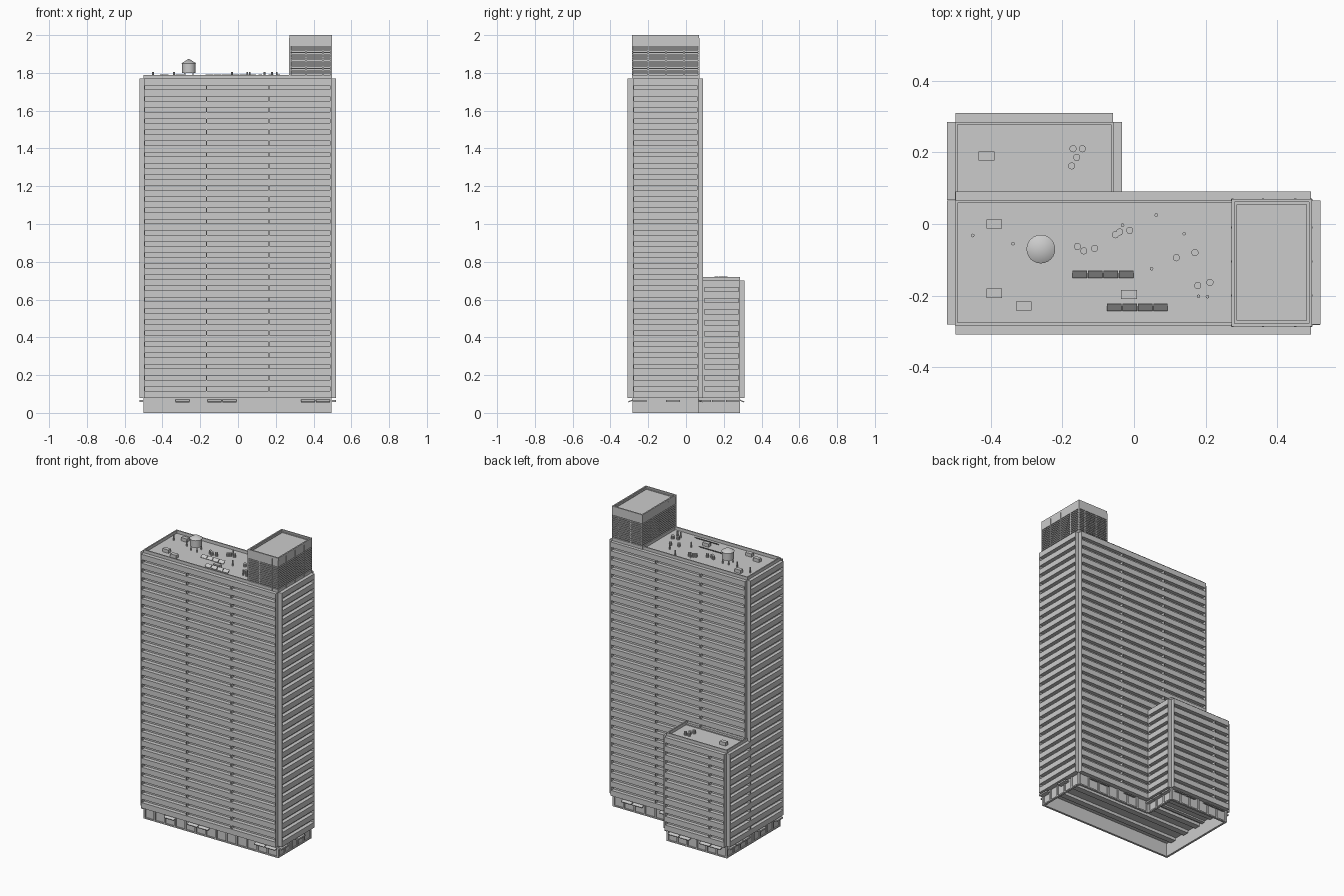
import bpy, bmesh, math
from mathutils import Matrix, Vector

if "Cube" in bpy.data.objects:
    bpy.data.objects.remove(bpy.data.objects["Cube"])

grey = bpy.data.materials.new("light_grey")
grey.diffuse_color = (0.6, 0.6, 0.6, 1)
grey.use_nodes = True
grey.node_tree.nodes["Principled BSDF"].inputs["Base Color"].default_value = grey.diffuse_color


def box(bm, x0, x1, y0, y1, z0, z1, tilt=0.0):
    c = Vector(((x0 + x1) / 2, (y0 + y1) / 2, (z0 + z1) / 2))
    m = (Matrix.Translation(c) @ Matrix.Rotation(tilt, 4, 'X')
         @ Matrix.Diagonal((x1 - x0, y1 - y0, z1 - z0, 1)))
    bmesh.ops.create_cube(bm, size=1, matrix=m)


def cyl(bm, x, y, z0, z1, r0, r1=None, n=10):
    bmesh.ops.create_cone(bm, cap_ends=True, segments=n, radius1=r0,
                          radius2=r0 if r1 is None else r1, depth=z1 - z0,
                          matrix=Matrix.Translation((x, y, (z0 + z1) / 2)))


def finish(name, bm, smooth=False):
    me = bpy.data.meshes.new(name)
    bm.to_mesh(me)
    bm.free()
    me.materials.append(grey)
    ob = bpy.data.objects.new(name, me)
    bpy.context.collection.objects.link(ob)
    if smooth:
        bpy.context.view_layer.objects.active = ob
        ob.select_set(True)
        bpy.ops.object.shade_smooth_by_angle(angle=math.radians(35))
        ob.select_set(False)
    return ob


def side_box(bm, axis, wall, out, s0, s1, z0, z1):
    """Box reaching from a wall plane to an outer plane, along a side."""
    a, b = sorted((wall, out))
    if axis == 'y':
        box(bm, s0, s1, a, b, z0, z1)
    else:
        box(bm, a, b, s0, s1, z0, z1)


def facade(name, axis, wall, out, s0, s1, z0, z1, floors, dividers=()):
    """Stacked balcony bands with end walls and upright dividers."""
    bm = bmesh.new()
    band, t = 0.036, 0.006
    pitch = (z1 - z0 - band) / floors
    for i in range(floors + 1):
        z = z0 + i * pitch
        side_box(bm, axis, wall, out, s0 + t, s1 - t, z, z + band)
    for s in (s0, s1 - t):
        side_box(bm, axis, wall, out, s, s + t, z0, z1)
    for d in dividers:
        side_box(bm, axis, wall, out - math.copysign(0.002, out - wall),
                 d - 0.003, d + 0.003, z0, z1)
    finish(name, bm)


def block(name, x0, x1, y0, y1, z0, roof, rim):
    """Solid body with a raised roof edge."""
    bm = bmesh.new()
    t = 0.008
    box(bm, x0, x1, y0, y1, z0, roof)
    for a, b, c, d in ((x0, x1, y0, y0 + t), (x0, x1, y1 - t, y1),
                       (x0, x0 + t, y0 + t, y1 - t), (x1 - t, x1, y0 + t, y1 - t)):
        box(bm, a, b, c, d, roof, rim)
    finish(name, bm)


def base_wall(name, axis, wall, inner, s0, s1):
    """Ground floor wall with posts and rails around recessed panels."""
    bm = bmesh.new()
    mid = wall + (inner - wall) * 0.5
    side_box(bm, axis, mid, inner, s0, s1, 0, 0.1)
    side_box(bm, axis, wall, mid, s0, s1, 0.08, 0.1)
    side_box(bm, axis, wall, mid, s0, s1, 0, 0.008)
    n = max(2, round((s1 - s0) / 0.075))
    for i in range(n + 1):
        s = s0 + (s1 - s0 - 0.012) * i / n
        side_box(bm, axis, wall, mid, s, s + 0.012, 0.008, 0.08)
    finish(name, bm)


# Tower and rear wing bodies
block("tower_body", -0.5, 0.495, -0.283, 0.067, 0.09, 1.77, 1.79)
block("wing_body", -0.5, -0.056, 0.067, 0.285, 0.09, 0.70, 0.72)

# Balcony fronts
LOW, TOP, WTOP = 0.08, 1.77, 0.70
facade("tower_front", 'y', -0.283, -0.309, -0.498, 0.494, LOW, TOP, 28, (-0.166, 0.164))
facade("tower_back", 'y', 0.067, 0.091, -0.498, 0.494, LOW, TOP, 28, (-0.166, 0.164))
facade("tower_left", 'x', -0.5, -0.522, -0.281, 0.065, LOW, TOP, 28)
facade("tower_right", 'x', 0.495, 0.52, -0.281, 0.065, LOW, TOP, 28)
facade("wing_back", 'y', 0.285, 0.31, -0.498, -0.058, LOW, WTOP, 10, (-0.386,))
facade("wing_left", 'x', -0.5, -0.522, 0.067, 0.284, LOW, WTOP, 10)
facade("wing_right", 'x', -0.056, -0.034, 0.091, 0.284, LOW, WTOP, 10)

# Ground floor
base_wall("base_front", 'y', -0.283, -0.269, -0.5, 0.495)
base_wall("base_back", 'y', 0.067, 0.053, -0.056, 0.495)
base_wall("base_left", 'x', -0.5, -0.486, -0.283, 0.285)
base_wall("base_right", 'x', 0.495, 0.481, -0.283, 0.067)
base_wall("base_wing_back", 'y', 0.285, 0.271, -0.5, -0.056)
base_wall("base_wing_right", 'x', -0.056, -0.07, 0.067, 0.285)
bm = bmesh.new()
for y in (-0.2, -0.08, 0.03):
    box(bm, -0.48, 0.48, y - 0.02, y + 0.02, 0.07, 0.095)
box(bm, -0.48, -0.08, 0.15, 0.19, 0.07, 0.095)
finish("ceiling_beams", bm)

# Awnings over the entrances
bm = bmesh.new()
for x in (-0.295, -0.125, -0.045, 0.37, 0.45):
    box(bm, x - 0.037, x + 0.037, -0.307, -0.28, 0.06, 0.066, 0.4)
for x in (-0.43, -0.35, -0.2, -0.12):
    box(bm, x - 0.037, x + 0.037, 0.282, 0.309, 0.06, 0.066, -0.4)
for x in (0.1, 0.3, 0.38):
    box(bm, x - 0.037, x + 0.037, 0.064, 0.09, 0.06, 0.066, -0.4)
for y in (-0.245, -0.07):
    box(bm, 0.49, 0.519, y - 0.037, y + 0.037, 0.058, 0.068)
for y in (-0.245, -0.07, 0.1, 0.17, 0.245):
    box(bm, -0.521, -0.495, y - 0.033, y + 0.033, 0.058, 0.068)
for y in (0.1, 0.17, 0.245):
    box(bm, -0.06, -0.036, y - 0.033, y + 0.033, 0.058, 0.068)
finish("awnings", bm)

# Louvred plant room on the roof
X0, X1, Y0, Y1 = 0.272, 0.497, -0.286, 0.07
block("plant_room_core", X0 + 0.008, X1 - 0.008, Y0 + 0.008, Y1 - 0.008, 1.77, 1.985, 1.99)
bm = bmesh.new()
t = 0.009
for z0, z1 in [(1.77, 1.79), (1.94, 2.0)] + [(1.796 + 0.012 * i, 1.803 + 0.012 * i) for i in range(12)]:
    for a, b, c, d in ((X0, X1, Y0, Y0 + t), (X0, X1, Y1 - t, Y1),
                       (X0, X0 + t, Y0 + t, Y1 - t), (X1 - t, X1, Y0 + t, Y1 - t)):
        box(bm, a, b, c, d, z0, z1)
finish("plant_room_louvres", bm)
bm = bmesh.new()
for x in (X0 + 0.003, 0.36, 0.45, X1 - 0.003):
    for y in (Y0, Y1):
        box(bm, x - 0.003, x + 0.003, y - 0.001, y + 0.001, 1.77, 1.985)
for y in (Y0 + 0.003, -0.2, -0.105, -0.01, Y1 - 0.003):
    for x in (X0, X1):
        box(bm, x - 0.001, x + 0.001, y - 0.003, y + 0.003, 1.77, 1.985)
finish("plant_room_mullions", bm)

# Water tank
bm = bmesh.new()
cyl(bm, -0.26, -0.07, 1.80, 1.85, 0.036, n=24)
cyl(bm, -0.26, -0.07, 1.85, 1.875, 0.04, 0.0, n=24)
finish("water_tank", bm, True)
bm = bmesh.new()
for sx in (-0.022, 0.022):
    for sy in (-0.022, 0.022):
        box(bm, sx - 0.263, sx - 0.257, sy - 0.073, sy - 0.067, 1.77, 1.801)
finish("tank_legs", bm)

# Roof units and tilted panels
bm = bmesh.new()
for x, y, z in ((-0.39, 0.0, 1.77), (-0.39, -0.193, 1.77), (-0.308, -0.229, 1.77),
                (-0.014, -0.197, 1.77), (-0.412, 0.19, 0.70)):
    box(bm, x - 0.022, x + 0.022, y - 0.013, y + 0.013, z, z + 0.022)
finish("roof_units", bm)
bm = bmesh.new()
for x0, y in ((-0.151, -0.14), (-0.055, -0.232)):
    for i in range(4):
        x = x0 + 0.043 * i
        box(bm, x - 0.02, x + 0.02, y - 0.012, y + 0.012, 1.781, 1.784, 0.7)
finish("roof_panels", bm)

# Roof vents and pipes
bm = bmesh.new()
for x, y, z in ((-0.158, -0.063, 1.77), (-0.14, -0.075, 1.77), (-0.11, -0.068, 1.77),
                (-0.052, -0.03, 1.77), (-0.04, -0.022, 1.77), (-0.012, -0.018, 1.77),
                (0.118, -0.094, 1.77), (0.17, -0.08, 1.77), (0.178, -0.172, 1.77),
                (0.212, -0.163, 1.77), (-0.17, 0.21, 0.70), (-0.144, 0.21, 0.70),
                (-0.16, 0.186, 0.70), (-0.174, 0.162, 0.70)):
    cyl(bm, x, y, z, z + 0.022, 0.010)
for x, y in ((-0.45, -0.032), (-0.338, -0.055), (0.062, 0.025), (0.14, -0.027),
             (0.049, -0.125), (0.18, -0.202), (0.205, -0.203), (-0.032, -0.003)):
    cyl(bm, x, y, 1.77, 1.805, 0.005, n=8)
finish("roof_vents", bm, True)
